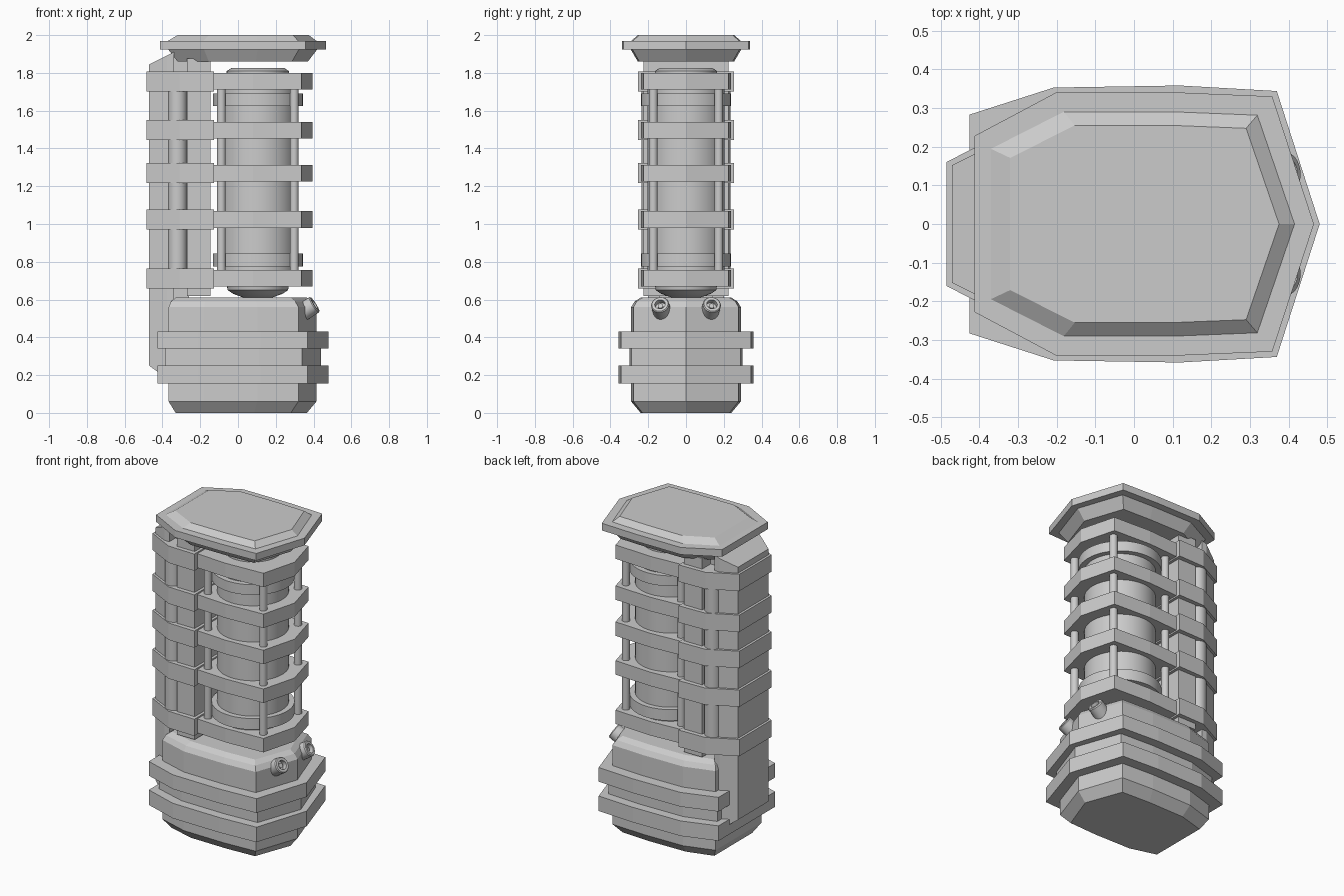
import bpy, bmesh, math
from mathutils import Vector

if "Cube" in bpy.data.objects:
    bpy.data.objects.remove(bpy.data.objects["Cube"], do_unlink=True)

grey = bpy.data.materials.new("plain_grey")
grey.use_nodes = True
COLOUR = (0.6, 0.6, 0.6, 1)
grey.diffuse_color = COLOUR
grey.node_tree.nodes["Principled BSDF"].inputs["Base Color"].default_value = COLOUR


def loft(name, rings, smooth=False):
    """Skin a stack of equal-sized point rings and close both ends."""
    bm = bmesh.new()
    loops = [[bm.verts.new(p) for p in ring] for ring in rings]
    n = len(loops[0])
    for a, b in zip(loops, loops[1:]):
        for i in range(n):
            j = (i + 1) % n
            bm.faces.new((a[i], a[j], b[j], b[i]))
    bm.faces.new(loops[0][::-1])
    bm.faces.new(loops[-1])
    bmesh.ops.recalc_face_normals(bm, faces=bm.faces)
    mesh = bpy.data.meshes.new(name)
    bm.to_mesh(mesh)
    bm.free()
    obj = bpy.data.objects.new(name, mesh)
    bpy.context.collection.objects.link(obj)
    mesh.materials.append(grey)
    if smooth:
        bpy.ops.object.select_all(action="DESELECT")
        obj.select_set(True)
        bpy.context.view_layer.objects.active = obj
        bpy.ops.object.shade_smooth_by_angle(angle=math.radians(35))
    return obj


def mirrored(half):
    """Complete an outline given on its +y side."""
    return half + [(x, -y) for x, y in reversed(half) if y > 0]


def prism(name, half, low, high):
    """Upright block from a half outline; low and high give z for each x."""
    pts = mirrored(half)
    return loft(name, [[(x, y, f(x)) for x, y in pts] for f in (low, high)])


def block(name, half, z0, z1):
    return prism(name, half, lambda x: z0, lambda x: z1)


def stacked(name, unit, layers):
    """Fit a unit outline to each layer of (z, back x, front x, half width)."""
    pts = mirrored(unit)
    return loft(name, [[((a + b) / 2 + u * (b - a) / 2, v * w, z) for u, v in pts]
                       for z, a, b, w in layers])


def lathe(name, profile, base, axis=(0, 0, 1), sides=32):
    """Turn a (radius, distance) profile round an axis."""
    q = Vector(axis).to_track_quat("Z", "Y")
    rings = []
    for r, h in profile:
        angles = [math.tau * i / sides for i in range(sides)]
        rings.append([Vector(base) + q @ Vector((r * math.cos(t), r * math.sin(t), h))
                      for t in angles])
    return loft(name, rings, True)


# Pointed base with two flanges
BASE = [(-1, .79), (-.52, .985), (.2, 1), (.755, .96), (1, 0)]
stacked("base_body", BASE, [
    (0, -.33, .365, .24), (.06, -.367, .415, .29),
    (.56, -.367, .415, .29), (.59, -.355, .395, .272), (.61, -.33, .365, .24)])
stacked("base_neck", BASE, [(.2, -.385, .44, .3), (.4, -.385, .44, .3)])
for name, z0, z1 in (("lower_flange", .155, .25), ("upper_flange", .34, .43)):
    stacked(name, BASE, [(z0, -.425, .48, .358), (z1, -.425, .48, .358)])

# Lid with bevelled top and underside
LID = [(-1, .67), (-.52, 1), (.2, 1), (.755, .97), (1, 0)]
stacked("lid", LID, [
    (1.86, -.32, .37, .255), (1.925, -.37, .42, .293), (1.925, -.412, .465, .34),
    (1.97, -.412, .465, .34), (1.97, -.37, .415, .29), (2, -.32, .375, .255)])

# Rear spine with sloping ends
prism("spine_back", [(-.47, .152), (-.375, .2), (-.34, .2)],
      lambda x: max(.18, .25 - .75 * (x + .47)),
      lambda x: 1.845 + .5 * (x + .47))
block("spine_core", [(-.36, .14), (-.26, .14)], .6, 1.9)
block("spine_block", [(-.27, .225), (-.145, .225)], .62, 1.875)

# Bands round the spine and cage
SPINE_BAND = [(-.485, .16), (-.31, .25), (-.127, .255)]
CAGE_BAND = [(-.127, .225), (.08, .238), (.335, .225), (.395, 0)]
for i, z in enumerate((.712, 1.024, 1.269, 1.497, 1.755)):
    block(f"spine_band_{i + 1}", SPINE_BAND, z - .053, z + .053)
    block(f"cage_band_{i + 1}", CAGE_BAND, z - .044, z + .044)

# Central tank with end caps and collars
TANK = (.105, 0, 0)
lathe("tank", [(.08, .612), (.13, .63), (.16, .65), (.165, .68), (.205, .68),
               (.205, 1.78), (.165, 1.78), (.165, 1.81), (.14, 1.825)], TANK, sides=48)
for name, z0, z1 in (("lower_collar", .775, .845), ("upper_collar", 1.625, 1.69)):
    lathe(name, [(.238, z0), (.238, z1)], TANK, sides=48)

# Side rods and nozzles
for side, s in (("left", 1), ("right", -1)):
    rod = [(.023, .7), (.023, 1.77)]
    lathe(f"rear_rod_{side}", rod, (-.088, .173 * s, 0), sides=16)
    lathe(f"front_rod_{side}", rod, (.298, .173 * s, 0), sides=16)
    lathe(f"spine_pipe_{side}", [(.05, .7), (.05, 1.77)], (-.32, .185 * s, 0), sides=24)
    lathe(f"nozzle_{side}", [(.048, -.08), (.048, -.006), (.043, 0), (.028, 0),
                             (.028, -.03), (.014, -.03), (.014, -.015)],
          (.407, .138 * s, .575), (.83, .15 * s, .53), 24)
